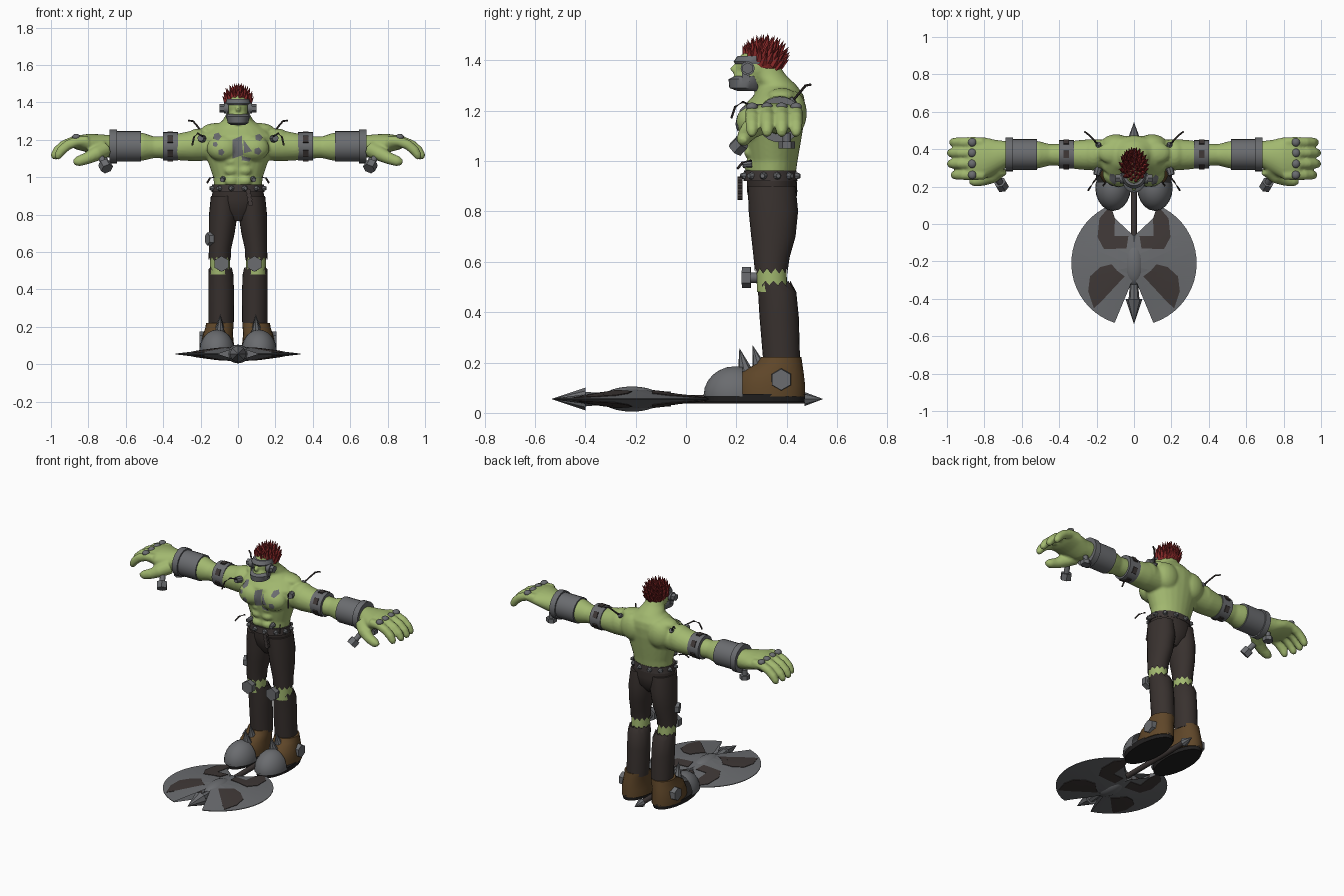
import bpy, bmesh, math
from mathutils import Vector as V, Matrix as M

if "Cube" in bpy.data.objects:
    bpy.data.objects.remove(bpy.data.objects["Cube"])

def material(name, rgb):
    m = bpy.data.materials.new(name)
    m.diffuse_color = (*rgb, 1)
    m.use_nodes = True
    m.node_tree.nodes["Principled BSDF"].inputs["Base Color"].default_value = m.diffuse_color
    return m

SKIN = material("green skin", (0.36, 0.48, 0.16))
CLOTH = material("dark trousers", (0.040, 0.031, 0.028))
METAL = material("grey metal", (0.145, 0.15, 0.16))
HAIR = material("red hair", (0.25, 0.022, 0.022))
BOOT = material("brown leather", (0.115, 0.062, 0.022))
DARK = material("dark leather", (0.05, 0.04, 0.038))
SOLE = material("black rubber", (0.015, 0.014, 0.014))
X, Y, Z = V((1, 0, 0)), V((0, 1, 0)), V((0, 0, 1))

# ---- helpers: everything is built in world coordinates ----
def finish(bm, name, mat, mirror=False, smooth=True):
    bmesh.ops.recalc_face_normals(bm, faces=bm.faces)
    me = bpy.data.meshes.new(name)
    bm.to_mesh(me)
    bm.free()
    me.materials.append(mat)
    if smooth:
        me.shade_smooth()
        me.set_sharp_from_angle(angle=math.radians(42))
    ob = bpy.data.objects.new(name, me)
    bpy.context.collection.objects.link(ob)
    if mirror:
        ob.modifiers.new("mirror", 'MIRROR').use_mirror_merge = False
    return ob

def ball(bm, c, r, rot=0):
    bmesh.ops.create_uvsphere(bm, u_segments=20, v_segments=12, radius=1,
        matrix=M.Translation(c) @ M.Rotation(rot, 4, 'X') @ M.Diagonal((*r, 1)))

def cone(bm, p, q, r0, r1, n=12):
    p, q = V(p), V(q)
    d = q - p
    bmesh.ops.create_cone(bm, cap_ends=True, segments=n, radius1=r0, radius2=r1, depth=d.length,
        matrix=M.Translation((p + q) / 2) @ d.to_track_quat('Z', 'Y').to_matrix().to_4x4())

def box(bm, c, s):
    bmesh.ops.create_cube(bm, size=1, matrix=M.Translation(c) @ M.Diagonal((*s, 1)))

def sweep(bm, rings, u=None, v=None, n=24, zig=None):
    """Skin rings (x, y, z, ru, rv); zig = (ring index, depth) gives a torn hem."""
    pts = [V(r[:3]) for r in rings]
    loops = []
    for i, r in enumerate(rings):
        a, b = u, v
        if u is None:
            d = (pts[min(i + 1, len(pts) - 1)] - pts[max(i - 1, 0)]).normalized()
            a = d.cross(Y if abs(d.y) < 0.8 else Z).normalized()
            b = d.cross(a)
        loop = []
        for k in range(n):
            t = math.tau * k / n
            p = pts[i] + a * r[3] * math.cos(t) + b * r[4] * math.sin(t)
            if zig and zig[0] == i and k % 2:
                p.z += zig[1]
            loop.append(bm.verts.new(p))
        loops.append(loop)
    for a, b in zip(loops, loops[1:]):
        for k in range(n):
            bm.faces.new((a[k], a[(k + 1) % n], b[(k + 1) % n], b[k]))
    bm.faces.new(loops[0])
    bm.faces.new(loops[-1])

def nut(bm, p, q, r):
    """Hex nut with a bolt through it, from p to q."""
    p, q = V(p), V(q)
    cone(bm, p, p.lerp(q, 0.45), r, r, 6)
    cone(bm, p, q, r * 0.5, r * 0.5)

# ---- bare skin: torso, head, arms and hands fused together ----
bm = bmesh.new()
sweep(bm, [(0, .34, .93, .125, .093), (0, .345, 1.0, .133, .098), (0, .345, 1.08, .16, .112),
           (0, .345, 1.16, .188, .125), (0, .352, 1.22, .19, .122), (0, .368, 1.26, .15, .10),
           (0, .365, 1.30, .085, .075), (0, .33, 1.34, .062, .068), (0, .30, 1.38, .055, .07)], X, Y)
ball(bm, (0, .285, 1.375), (.06, .085, .075))
ball(bm, (0, .25, 1.325), (.052, .065, .045))
cone(bm, (0, .21, 1.39), (0, .183, 1.355), .010, .016, 8)
FINGERS = (.262, .322, .38, .437)
for s in (-1, 1):
    ball(bm, (s * .08, .265, 1.155), (.088, .066, .07))
    ball(bm, (s * .095, .42, 1.19), (.085, .06, .09))
    ball(bm, (s * .11, .38, 1.255), (.085, .06, .035))
    ball(bm, (s * .215, .37, 1.175), (.075, .085, .085))
    for z in (.98, 1.035, 1.085):
        ball(bm, (s * .036, .255, z), (.036, .025, .027))
    sweep(bm, [(s * x, y, z, ry, rz) for x, y, z, ry, rz in (
        (.12, .37, 1.17, .08, .08), (.24, .37, 1.168, .083, .082), (.31, .37, 1.163, .077, .073),
        (.39, .37, 1.16, .06, .06), (.45, .37, 1.16, .057, .058), (.51, .37, 1.163, .073, .075),
        (.60, .373, 1.167, .075, .075), (.68, .373, 1.165, .07, .06), (.74, .36, 1.17, .09, .06),
        (.80, .352, 1.182, .112, .05), (.86, .352, 1.185, .11, .038), (.89, .352, 1.185, .10, .025))], Y, Z)
    for y, tip in zip(FINGERS, (-.02, 0, 0, -.012)):
        sweep(bm, [(s * (x + tip), y, z, r, r) for x, z, r in (
            (.82, 1.195, .026), (.88, 1.192, .028), (.93, 1.172, .027), (.965, 1.142, .026),
            (.982, 1.115, .022), (.988, 1.098, .012))], n=12)
    sweep(bm, [(s * x, y, z, r, r) for x, y, z, r in (
        (.71, .30, 1.15, .045), (.76, .255, 1.125, .04), (.81, .235, 1.10, .032),
        (.855, .228, 1.085, .028), (.88, .226, 1.08, .014))], n=12)
skin = finish(bm, "skin_body", SKIN)
rm = skin.modifiers.new("fuse", 'REMESH')
rm.mode, rm.voxel_size, rm.use_smooth_shade = 'VOXEL', 0.008, True
sm = skin.modifiers.new("soften", 'SMOOTH')
sm.factor, sm.iterations = 0.5, 3

# ---- chest patches, wrapped onto the skin ----
PATCHES = [[(-.03, 1.20), (.02, 1.22), (.03, 1.12), (-.03, 1.10), (-.01, 1.16)],
           [(.03, 1.20), (.075, 1.14), (.035, 1.13)], [(.02, 1.115), (.07, 1.105), (.06, 1.085), (.02, 1.09)]]
for cx, cz, r in ((-.11, 1.215, .022), (.11, 1.21, .02), (-.09, 1.135, .018), (.105, 1.14, .02), (-.12, 1.175, .014)):
    PATCHES.append([(cx + r * math.cos(k * 1.257), cz + r * math.sin(k * 1.257)) for k in range(5)])
bm = bmesh.new()
for poly in PATCHES:
    bm.faces.new([bm.verts.new((x, 0, z)) for x, z in poly])
bmesh.ops.triangulate(bm, faces=bm.faces)
bmesh.ops.subdivide_edges(bm, edges=bm.edges, cuts=3, use_grid_fill=True)
sw = finish(bm, "chest_patches", METAL).modifiers.new("wrap", 'SHRINKWRAP')
sw.target, sw.wrap_method, sw.use_project_y, sw.offset = skin, 'PROJECT', True, .004
sw.wrap_mode = 'ABOVE_SURFACE'

# ---- hair: backward tilted dome of spikes ----
bm = bmesh.new()
ball(bm, (0, .305, 1.39), (.063, .075, .05), -.35)
for i in range(60):
    z = 1 - (i + .5) / 60 * 1.0
    t = i * 2.39996
    d = V((math.cos(t) * math.sqrt(1 - z * z), math.sin(t) * math.sqrt(1 - z * z), z))
    d = M.Rotation(-.4, 3, 'X') @ d
    p = V((0, .302, 1.385)) + V((d.x * .055, d.y * .07, d.z * .05))
    cone(bm, p, p + d * .03 + V((0, .012, .042)), .018, 0, 5)
finish(bm, "hair_spikes", HAIR, smooth=False)

# ---- head metal: chin guard, brow band, ear bolts ----
bm = bmesh.new()
sweep(bm, [(0, .25, 1.278, .035, .045), (0, .235, 1.29, .055, .063), (0, .235, 1.325, .062, .066),
           (0, .245, 1.338, .058, .05)], X, Y)
finish(bm, "chin_guard", METAL)
bm = bmesh.new()
sweep(bm, [(0, .27, 1.385, .063, .075), (0, .267, 1.395, .067, .078), (0, .275, 1.418, .06, .07)], X, Y)
finish(bm, "brow_band", METAL)
bm = bmesh.new()
cone(bm, (.05, .245, 1.368), (.075, .245, 1.368), .028, .028)
cone(bm, (.07, .245, 1.368), (.098, .245, 1.368), .023, .023, 6)
box(bm, (.06, .238, 1.34), (.008, .03, .05))
finish(bm, "ear_bolts", METAL, True)

# ---- thin wires and shoulder studs ----
bm = bmesh.new()
for path in ([(.19, .42, 1.235), (.215, .45, 1.27), (.24, .475, 1.30), (.265, .495, 1.303)],
             [(.19, .26, 1.22), (.215, .225, 1.235), (.235, .195, 1.215), (.245, .18, 1.17)],
             [(.13, .26, 1.0), (.15, .225, .995), (.165, .205, .97)]):
    sweep(bm, [(*p, .005, .005) for p in path], n=6)
finish(bm, "wires", DARK, True)
bm = bmesh.new()
cone(bm, (.19, .30, 1.205), (.20, .262, 1.21), .022, .018, 8)
cone(bm, (.185, .40, 1.22), (.192, .43, 1.245), .02, .014, 8)
cone(bm, (.08, .26, .99), (.085, .225, .985), .016, .012, 8)
finish(bm, "body_studs", METAL, True)

# ---- arm bands, bracers, knuckle plates and hand bolts ----
bm = bmesh.new()
for x0, x1, r in ((.322, .402, .076), (.518, .68, .082), (.648, .686, .091)):
    cone(bm, (x0, .372, 1.165), (x1, .372, 1.165), r, r, 24)
for y in FINGERS:
    ball(bm, (.865, y, 1.215), (.022, .023, .017))
nut(bm, (.70, .195, 1.045), (.735, .255, 1.11), .034)
nut(bm, (.715, .40, 1.05), (.715, .40, 1.11), .032)
finish(bm, "arm_metal", METAL, True)
bm = bmesh.new()
for k in range(6):
    a = k * math.tau / 6 + math.pi / 6
    c = V((.362, .372 + .076 * math.cos(a), 1.165 + .076 * math.sin(a)))
    bmesh.ops.create_cube(bm, size=1, matrix=M.Translation(c) @ M.Rotation(a, 4, 'X') @ M.Diagonal((.03, .009, .04, 1)))
finish(bm, "band_slots", DARK, True)

# ---- trousers, torn at the knee ----
bm = bmesh.new()
sweep(bm, [(0, .34, .765, .03, .05), (0, .345, .82, .12, .09), (0, .342, .88, .142, .10),
           (0, .34, .95, .133, .098)], X, Y)
finish(bm, "trouser_seat", CLOTH)
bm = bmesh.new()
sweep(bm, [(.075, .34, .90, .07, .095), (.079, .347, .80, .076, .098), (.087, .347, .70, .069, .088),
           (.096, .34, .62, .06, .072), (.098, .338, .553, .059, .064)], X, Y, zig=(4, .02))
sweep(bm, [(.095, .348, .525, .06, .066), (.092, .362, .48, .067, .076), (.09, .37, .38, .069, .078),
           (.09, .38, .20, .067, .073)], X, Y, zig=(0, -.018))
finish(bm, "trouser_legs", CLOTH, True)
bm = bmesh.new()
sweep(bm, [(.097, .342, .48, .054, .06), (.097, .338, .6, .054, .06)], X, Y)
finish(bm, "knee_skin", SKIN, True)
bm = bmesh.new()
nut(bm, (.088, .222, .537), (.09, .30, .537), .042)
finish(bm, "knee_nuts", METAL, True)
bm = bmesh.new()
cone(bm, (-.165, .30, .67), (-.12, .32, .67), .034, .045, 6)
finish(bm, "thigh_plate", METAL)

# ---- belt, studs and hanging chain ----
bm = bmesh.new()
sweep(bm, [(0, .335, .92, .142, .107), (0, .335, .962, .138, .104)], X, Y)
finish(bm, "belt", DARK)
bm = bmesh.new()
for k in range(12):
    a = (k + .5) * math.tau / 12
    p = V((.138 * math.cos(a), .335 + .104 * math.sin(a), .941))
    cone(bm, p, p + V((math.cos(a), math.sin(a), 0)) * .018, .016, .009, 8)
finish(bm, "belt_studs", METAL)
bm = bmesh.new()
for k in range(4):
    cone(bm, (.055 + .004 * k, .205, .925 - .022 * k), (.055 + .004 * k, .225, .925 - .022 * k), .014, .014, 8)
finish(bm, "belt_chain", DARK)

# ---- boots ----
bm = bmesh.new()
sweep(bm, [(.11, .335, .065, .088, .138), (.11, .335, .11, .088, .138), (.107, .343, .16, .08, .124),
           (.1, .37, .195, .075, .092), (.097, .378, .222, .073, .08)], X, Y)
finish(bm, "boots", BOOT, True)
bm = bmesh.new()
sweep(bm, [(.112, .272, .043, .088, .198), (.112, .272, .075, .092, .202)], X, Y)
finish(bm, "soles", SOLE, True)
bm = bmesh.new()
ball(bm, (.112, .195, .07), (.095, .125, .115))
for co, no in (((0, 0, .065), -Z), ((0, .225, 0), Y)):
    bmesh.ops.bisect_plane(bm, geom=bm.verts[:] + bm.edges[:] + bm.faces[:], plane_co=co, plane_no=no, clear_outer=True)
finish(bm, "toe_caps", METAL, True)
bm = bmesh.new()
cone(bm, (.098, .235, .165), (.095, .212, .258), .03, 0, 8)
cone(bm, (.098, .29, .185), (.095, .265, .268), .027, 0, 8)
cone(bm, (.17, .378, .132), (.207, .378, .132), .046, .042, 6)
finish(bm, "boot_spikes", METAL, True)

# ---- axe lying on the ground ----
AZ = .055
def blade(name, outline, mat, lift):
    bm = bmesh.new()
    bm.faces.new([bm.verts.new((x, y, 0)) for x, y in outline])
    bmesh.ops.triangulate(bm, faces=bm.faces)
    bmesh.ops.subdivide_edges(bm, edges=bm.edges, cuts=3, use_grid_fill=True)
    ext = bmesh.ops.extrude_face_region(bm, geom=bm.faces[:])["geom"]
    top = {e for e in ext if isinstance(e, bmesh.types.BMVert)}
    for v in bm.verts:
        h = .042 * max(0, 1 - math.hypot(v.co.x, v.co.y + .21) / .33) + .002 + lift
        v.co.z = AZ + (h if v in top else -h)
    finish(bm, name, mat, True, smooth=False)

arc = [(.335 * math.cos(math.radians(a)), -.21 + .335 * math.sin(math.radians(a))) for a in range(-72, 70, 7)]
top_notch = [(.125, .10), (.102, .03), (.105, -.065)]
low_notch = [(.14, -.28), (.185, -.32), (.18, -.42), (.104, -.53)]
blade("axe_blades", arc + top_notch + [(0, -.065), (0, -.28)] + low_notch[:-1], METAL, 0)
blade("blade_rear_inlay", top_notch + [(.03, -.065), (.04, -.13), (.16, -.135), (.195, -.07), (.185, .03)], DARK, .003)
blade("blade_front_inlay", [(.05, -.28)] + low_notch[:3] + [(.215, -.45), (.245, -.36), (.235, -.28),
      (.18, -.23), (.12, -.215), (.09, -.25)], DARK, .003)
bm = bmesh.new()
cone(bm, (0, -.07, AZ), (0, .48, AZ), .017, .017)
finish(bm, "axe_shaft", DARK)
bm = bmesh.new()
for y0, y1, r0, r1 in ((-.06, -.30, .03, .03), (-.28, -.41, .018, .03), (-.40, -.535, .045, 0), (.47, .545, .028, 0)):
    cone(bm, (0, y0, AZ), (0, y1, AZ), r0, r1, 8)
ball(bm, (0, -.215, AZ), (.06, .12, .05))
finish(bm, "axe_fittings", METAL)
